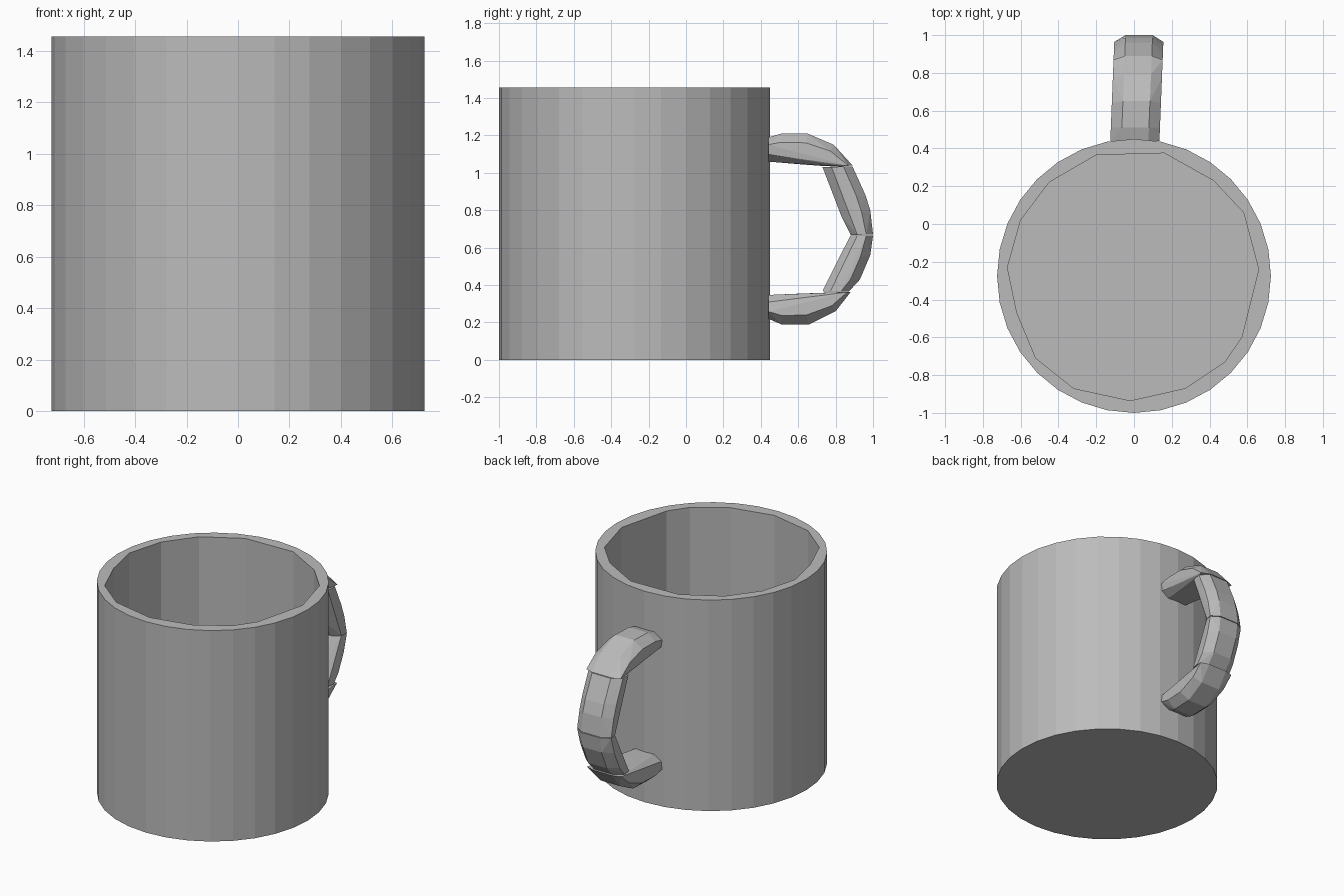
import bpy, bmesh, math
from mathutils import Vector

cube = bpy.data.objects.get("Cube")
if cube:
    bpy.data.objects.remove(cube)

grey = bpy.data.materials.new("plain_grey")
grey.use_nodes = True
COLOUR = (0.5, 0.5, 0.5, 1)
grey.diffuse_color = COLOUR
grey.node_tree.nodes["Principled BSDF"].inputs["Base Color"].default_value = COLOUR

RADIUS, CENTRE_Y, HEIGHT, FLOOR = 0.725, -0.275, 1.455, 0.055
SIDES = 32


def finish(bm, name):
    bmesh.ops.recalc_face_normals(bm, faces=bm.faces[:])
    mesh = bpy.data.meshes.new(name)
    bm.to_mesh(mesh)
    bm.free()
    mesh.materials.append(grey)
    obj = bpy.data.objects.new(name, mesh)
    bpy.context.collection.objects.link(obj)
    return obj


def loop(bm, points, z):
    verts = [bm.verts.new((x, y, z)) for x, y in points]
    edges = [bm.edges.new((verts[i - 1], verts[i])) for i in range(len(verts))]
    return verts, edges


def wall(bm, low, high):
    for i in range(len(low)):
        bm.faces.new((low[i - 1], low[i], high[i], high[i - 1]))


# Cup: round outside, coarser uneven polygon inside
outer = [(RADIUS * math.cos(math.tau * i / SIDES),
          CENTRE_Y + RADIUS * math.sin(math.tau * i / SIDES)) for i in range(SIDES)]
inner = [(0.66, -0.24), (0.58, 0.06), (0.42, 0.23), (0.16, 0.375), (-0.2, 0.365),
         (-0.45, 0.22), (-0.6, 0.02), (-0.67, -0.23), (-0.62, -0.47), (-0.52, -0.71),
         (-0.32, -0.87), (-0.02, -0.935), (0.27, -0.87), (0.48, -0.73), (0.57, -0.6)]
bm = bmesh.new()
base, _ = loop(bm, outer, 0)
rim_out, rim_edges = loop(bm, outer, HEIGHT)
well, _ = loop(bm, inner, FLOOR)
rim_in, lip_edges = loop(bm, inner, HEIGHT)
wall(bm, base, rim_out)
wall(bm, well, rim_in)
bm.faces.new(base)
bm.faces.new(well)
bmesh.ops.triangle_fill(bm, edges=rim_edges + lip_edges, use_beauty=True)
finish(bm, "cup")

# Handle: four convex chunks, each given as outer (y, z) and inner (y, z) stations
SECTION = [(0, 0.55), (0.3, 1), (0.7, 0.95), (1, 0.55)]
HALF_WIDTH = 0.13


def handle_chunk(name, stations):
    bm = bmesh.new()
    for oy, oz, iy, iz in stations:
        for t, width in SECTION:
            p = Vector((0, oy, oz)).lerp(Vector((0, iy, iz)), t)
            lean = 0.005 + 0.04 * (p.y - 0.45)
            for side in (-1, 1):
                bm.verts.new((lean + side * width * HALF_WIDTH, p.y, p.z))
    hull = bmesh.ops.convex_hull(bm, input=bm.verts[:])
    spare = {g for g in hull["geom_interior"] + hull["geom_unused"]
             if isinstance(g, bmesh.types.BMVert)}
    bmesh.ops.delete(bm, geom=list(spare), context='VERTS')
    finish(bm, name)


handle_chunk("handle_top", [
    (0.44, 1.19, 0.44, 1.06), (0.51, 1.21, 0.51, 1.055), (0.65, 1.21, 0.62, 1.045),
    (0.79, 1.15, 0.73, 1.037), (0.89, 1.04, 0.82, 1.033)])
handle_chunk("handle_upper_grip", [
    (0.89, 1.035, 0.73, 1.03), (0.96, 0.88, 0.79, 0.88),
    (0.985, 0.80, 0.83, 0.77), (1.0, 0.67, 0.88, 0.668)])
handle_chunk("handle_lower_grip", [
    (1.0, 0.665, 0.88, 0.665), (0.985, 0.56, 0.81, 0.53),
    (0.93, 0.43, 0.76, 0.43), (0.87, 0.365, 0.73, 0.367)])
handle_chunk("handle_bottom", [
    (0.88, 0.362, 0.82, 0.362), (0.80, 0.26, 0.73, 0.358), (0.66, 0.19, 0.6, 0.354),
    (0.51, 0.19, 0.51, 0.35), (0.44, 0.22, 0.44, 0.347)])
